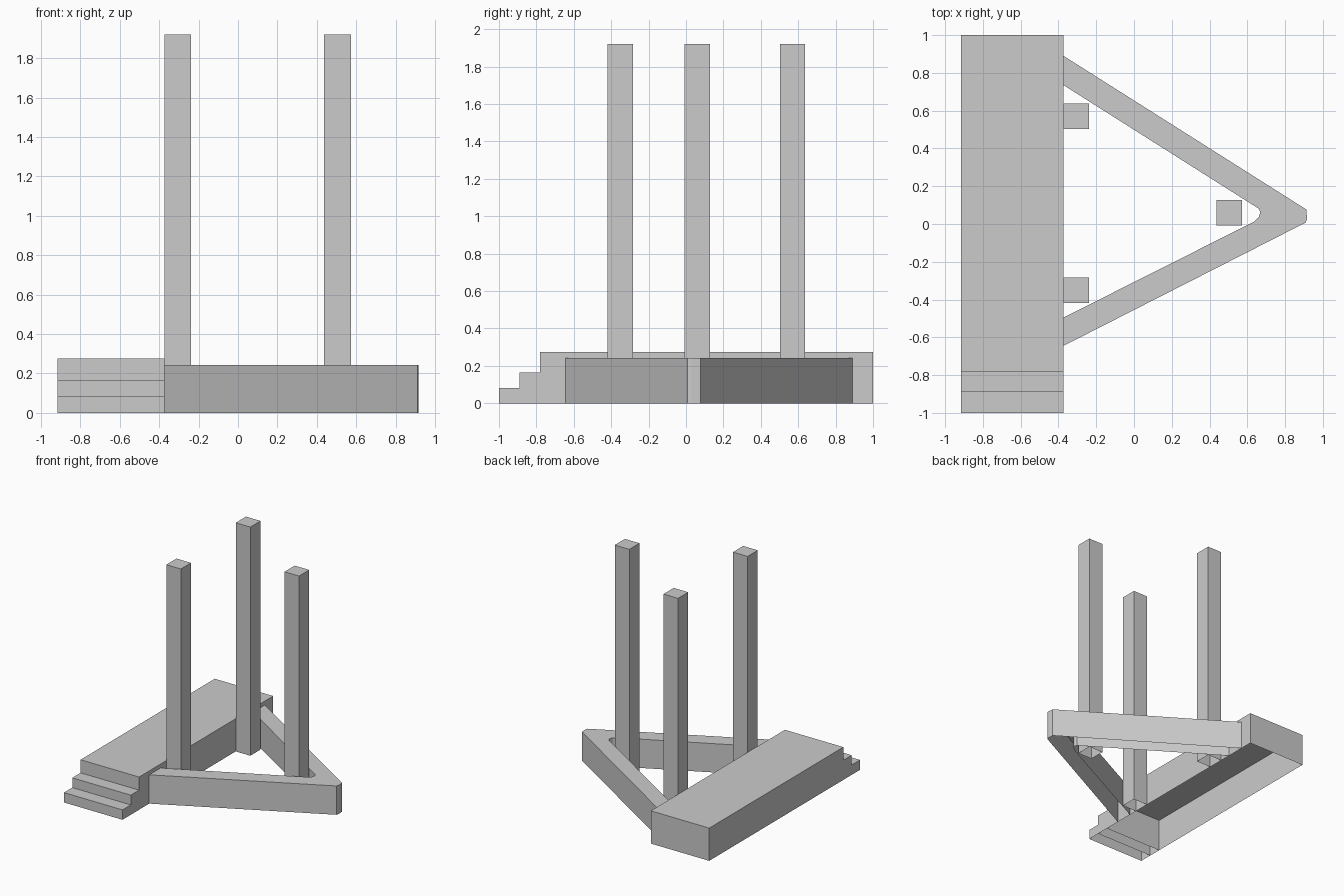
import bpy
import bmesh

if "Cube" in bpy.data.objects:
    bpy.data.objects.remove(bpy.data.objects["Cube"])


def hollow_prism(name, outline, height):
    """Extrude a counter-clockwise plan outline upward, leaving the underside open."""
    bm = bmesh.new()
    low = [bm.verts.new((x, y, 0)) for x, y in outline]
    high = [bm.verts.new((x, y, height)) for x, y in outline]
    n = len(outline)
    for i in range(n):
        j = (i + 1) % n
        bm.faces.new((low[i], low[j], high[j], high[i]))
    bm.faces.new(high)
    mesh = bpy.data.meshes.new(name)
    bm.to_mesh(mesh)
    bm.free()
    obj = bpy.data.objects.new(name, mesh)
    bpy.context.collection.objects.link(obj)
    return obj


def box(name, x0, x1, y0, y1, height):
    return hollow_prism(name, [(x0, y0), (x1, y0), (x1, y1), (x0, y1)], height)


# Long platform with two steps at the front end
LEFT, EDGE = -0.916, -0.373
box("platform", LEFT, EDGE, -0.78, 1.0, 0.275)
box("upper_step", LEFT, EDGE, -0.89, -0.78, 0.165)
box("lower_step", LEFT, EDGE, -1.0, -0.89, 0.083)

# V-shaped low wall with a blunt tip
hollow_prism("angled_wall", [
    (EDGE, -0.645), (0.91, 0.008), (0.916, 0.03), (0.912, 0.077), (EDGE, 0.89),
    (EDGE, 0.735), (0.662, 0.08), (0.668, 0.06), (0.66, 0.035), (0.635, 0.012),
    (EDGE, -0.495)], 0.242)

# Three tall square posts
POST = 0.135
for name, x, y in (("back_post", -0.305, 0.57),
                   ("front_post", -0.305, -0.352),
                   ("tip_post", 0.505, 0.06)):
    h = POST / 2
    box(name, x - h, x + h, y - h, y + h, 1.92)
